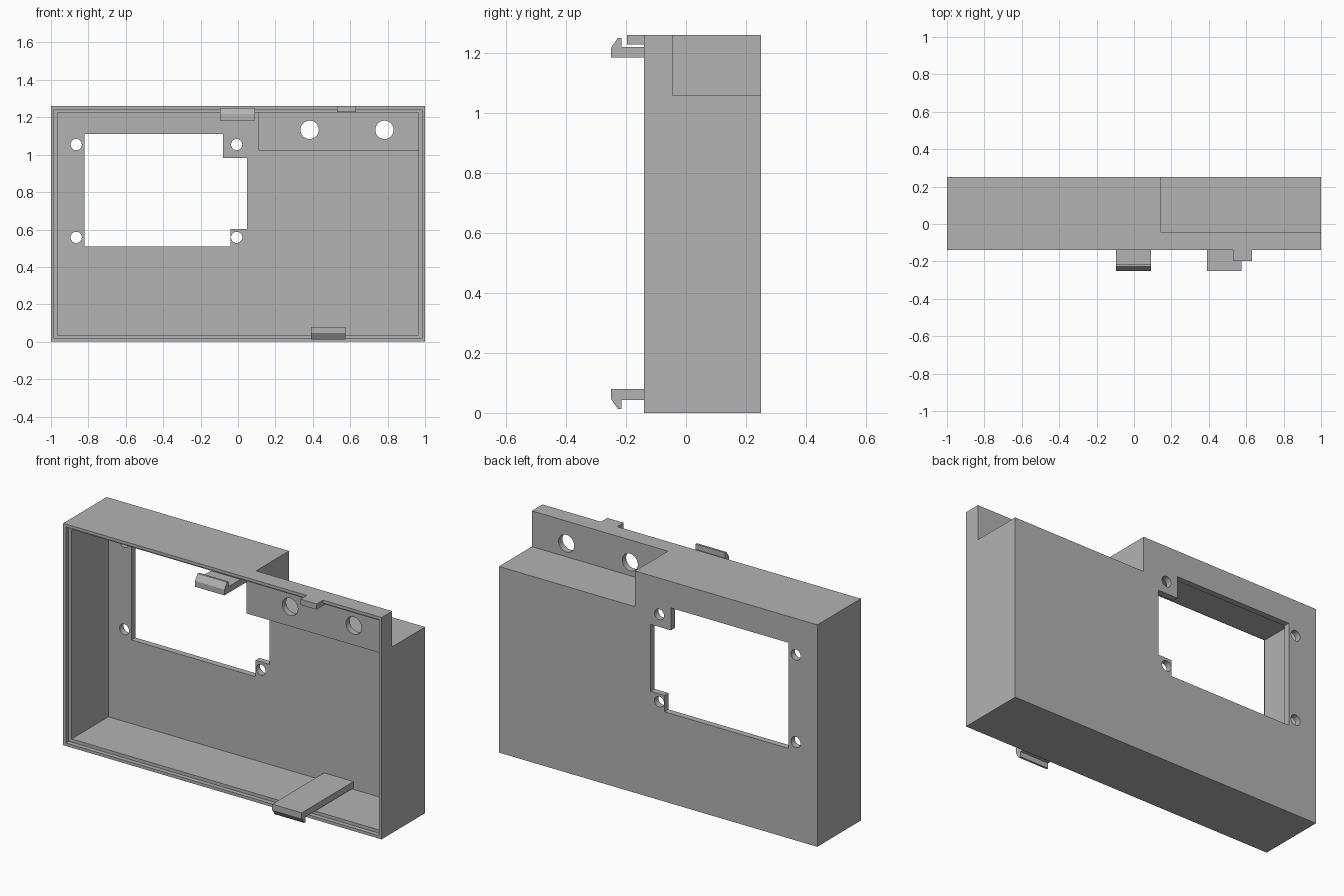
import bpy
import bmesh
from math import cos, sin, tau

if "Cube" in bpy.data.objects:
    bpy.data.objects.remove(bpy.data.objects["Cube"], do_unlink=True)

grey = bpy.data.materials.new("plain grey")
grey.use_nodes = True
grey.diffuse_color = (0.45, 0.45, 0.45, 1)
grey.node_tree.nodes["Principled BSDF"].inputs["Base Color"].default_value = grey.diffuse_color

WALL = 0.035
FRONT, BACK, TOP = -0.14, 0.25, 1.26
NOTCH_X, NOTCH_Y, NOTCH_Z = 0.145, -0.045, 1.057


def prism(name, outline, start, end, axis="y"):
    """Extrude an outline: (x, z) along y, or (y, z) along x."""
    bm = bmesh.new()

    def place(p, t):
        return (p[0], t, p[1]) if axis == "y" else (t, p[0], p[1])

    rings = [[bm.verts.new(place(p, t)) for p in outline] for t in (start, end)]
    bm.faces.new(rings[0])
    bm.faces.new(rings[1][::-1])
    n = len(outline)
    for i in range(n):
        j = (i + 1) % n
        bm.faces.new((rings[0][i], rings[1][i], rings[1][j], rings[0][j]))
    bmesh.ops.recalc_face_normals(bm, faces=bm.faces)
    mesh = bpy.data.meshes.new(name)
    bm.to_mesh(mesh)
    bm.free()
    mesh.materials.append(grey)
    obj = bpy.data.objects.new(name, mesh)
    bpy.context.collection.objects.link(obj)
    return obj


def rect(x0, x1, z0, z1):
    return [(x0, z0), (x1, z0), (x1, z1), (x0, z1)]


def circle(x, z, r, n=32):
    return [(x + r * cos(tau * i / n), z + r * sin(tau * i / n)) for i in range(n)]


def cut(target, outline, start, end):
    """Subtract a prism from the target and discard the cutter."""
    cutter = prism("cutter", outline, start, end)
    cutter.hide_render = True
    mod = target.modifiers.new("cut", "BOOLEAN")
    mod.operation, mod.solver, mod.object = "DIFFERENCE", "EXACT", cutter
    bpy.context.view_layer.objects.active = target
    bpy.ops.object.modifier_apply(modifier=mod.name)
    bpy.data.objects.remove(cutter, do_unlink=True)


# Housing block with the stepped rear corner
housing = prism("housing", rect(-1, 1, 0, TOP), FRONT, BACK)
cut(housing, rect(NOTCH_X, 1.2, NOTCH_Z, 1.5), NOTCH_Y, 0.5)

# Open-fronted cavity, following the step at an even wall thickness
inner, ceiling = 1 - WALL, TOP - WALL
step_x, step_z = NOTCH_X - WALL, NOTCH_Z - WALL
cut(housing, [(-inner, WALL), (inner, WALL), (inner, step_z), (step_x, step_z),
              (step_x, ceiling), (-inner, ceiling)], -0.3, BACK - WALL)
cut(housing, rect(0, inner, 0.9, ceiling), -0.3, NOTCH_Y - WALL)

# Rebate around the front rim
lip = 0.017
cut(housing, rect(-1 + lip, 1 - lip, lip, TOP - lip), -0.3, FRONT + 0.025)

# Display opening with two corner posts left in place
cut(housing, [(-0.82, 0.51), (-0.04, 0.51), (-0.04, 0.603), (0.048, 0.603),
              (0.048, 0.983), (-0.08, 0.983), (-0.08, 1.11), (-0.82, 1.11)], 0.1, 0.4)

# Screw holes and switch holes
for x in (-0.865, -0.007):
    for z in (0.558, 1.054):
        cut(housing, circle(x, z, 0.03), 0.1, 0.4)
for x in (0.383, 0.783):
    cut(housing, circle(x, 1.133, 0.049), -0.1, 0.1)

# Snap clips, the lower one being the upper profile turned over
clip = [(BACK - WALL, 1.184), (-0.25, 1.184), (-0.25, 1.217), (-0.227, 1.25),
        (-0.215, 1.25), (-0.215, 1.22), (BACK - WALL, 1.22)]
prism("upper_clip", clip, -0.095, 0.09, "x")
prism("lower_clip", [(y, TOP + 0.003 - z) for y, z in clip], 0.39, 0.575, "x")

# Locating tab on the top rim
prism("locating_tab", rect(0.53, 0.632, 1.228, TOP), -0.197, FRONT + 0.03)
